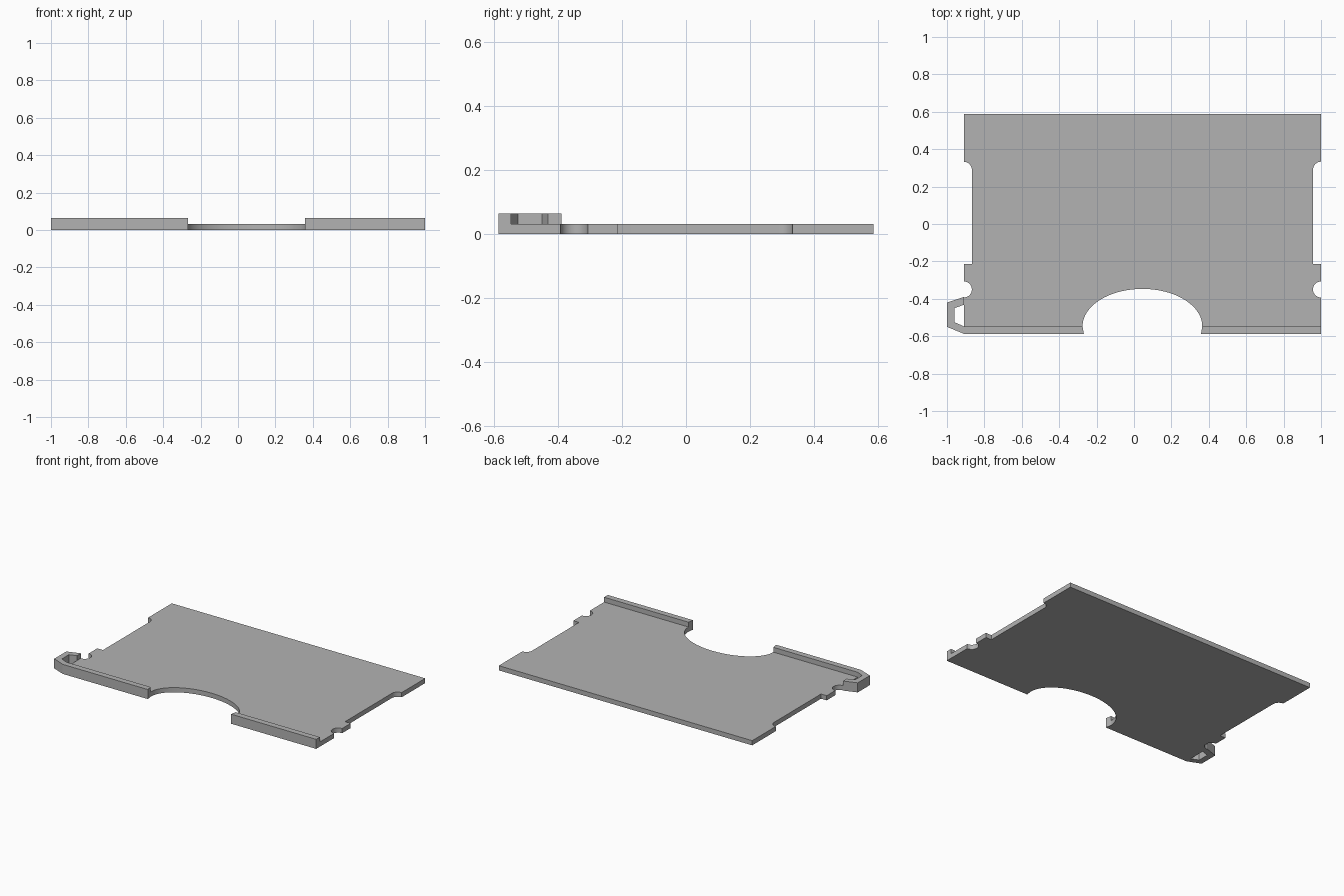
import bpy
import bmesh
from math import sin, cos, pi, sqrt

cube = bpy.data.objects.get("Cube")
if cube:
    bpy.data.objects.remove(cube, do_unlink=True)

grey = bpy.data.materials.new("plain grey")
grey.use_nodes = True
COLOR = (0.45, 0.45, 0.45, 1)
grey.diffuse_color = COLOR
grey.node_tree.nodes["Principled BSDF"].inputs["Base Color"].default_value = COLOR

MID = 0.045            # symmetry line of the plate
HALF = 0.955           # half width of the plate
BACK, FRONT, LIP_Y = 0.587, -0.587, -0.547
PLATE_Z, LIP_Z = 0.032, 0.065
RX, RY = 0.32, 0.2     # thumb cutout radii
R = 0.043              # side notch radius


def prism(name, outline, height):
    """Extrude a flat outline up from the ground."""
    bm = bmesh.new()
    base = bm.faces.new([bm.verts.new((x, y, 0)) for x, y in outline])
    top = bmesh.ops.extrude_face_region(bm, geom=[base])["geom"]
    for v in top:
        if isinstance(v, bmesh.types.BMVert):
            v.co.z = height
    bmesh.ops.recalc_face_normals(bm, faces=bm.faces)
    mesh = bpy.data.meshes.new(name)
    bm.to_mesh(mesh)
    bm.free()
    obj = bpy.data.objects.new(name, mesh)
    bpy.context.collection.objects.link(obj)
    mesh.materials.append(grey)
    bpy.ops.object.select_all(action="DESELECT")
    obj.select_set(True)
    bpy.context.view_layer.objects.active = obj
    bpy.ops.object.shade_smooth_by_angle(angle=pi / 6)
    return obj


def arc(cx, cy, rx, ry, start, end, n):
    steps = [start + (end - start) * i / n for i in range(n + 1)]
    return [(cx + rx * cos(a), cy + ry * sin(a)) for a in steps]


# Plate: half outline from cutout crown to back edge, then mirrored
half = arc(0, LIP_Y, RX, RY, pi / 2, 0, 32)
half += [(HALF, LIP_Y)]
half += arc(HALF, -0.35, R, R, -pi / 2, -3 * pi / 2, 16)
half += [(HALF, -0.215), (HALF - R, -0.215)]
half += arc(HALF, 0.29, R, R, pi, pi / 2, 10)
half += [(HALF, BACK)]
right_side = [(MID + x, y) for x, y in half]
left_side = [(MID - x, y) for x, y in reversed(half[1:])]
prism("plate", right_side + left_side, PLATE_Z)

# Raised front lips on both sides of the cutout
inner = RX * sqrt(1 - ((FRONT - LIP_Y) / RY) ** 2)
for name, s in (("left_lip", 1), ("right_lip", -1)):
    pts = [(inner, FRONT), (HALF, FRONT), (HALF, LIP_Y), (RX, LIP_Y)]
    prism(name, [(MID + s * x, y) for x, y in pts], LIP_Z)

# Open strap loop on the right front corner
edge = MID - HALF
prism("strap_loop", [
    (edge, FRONT), (-1, -0.55), (-1, -0.42), (edge, -0.39),
    (edge, -0.432), (-0.96, -0.45), (-0.96, -0.525), (edge, LIP_Y),
], LIP_Z)
